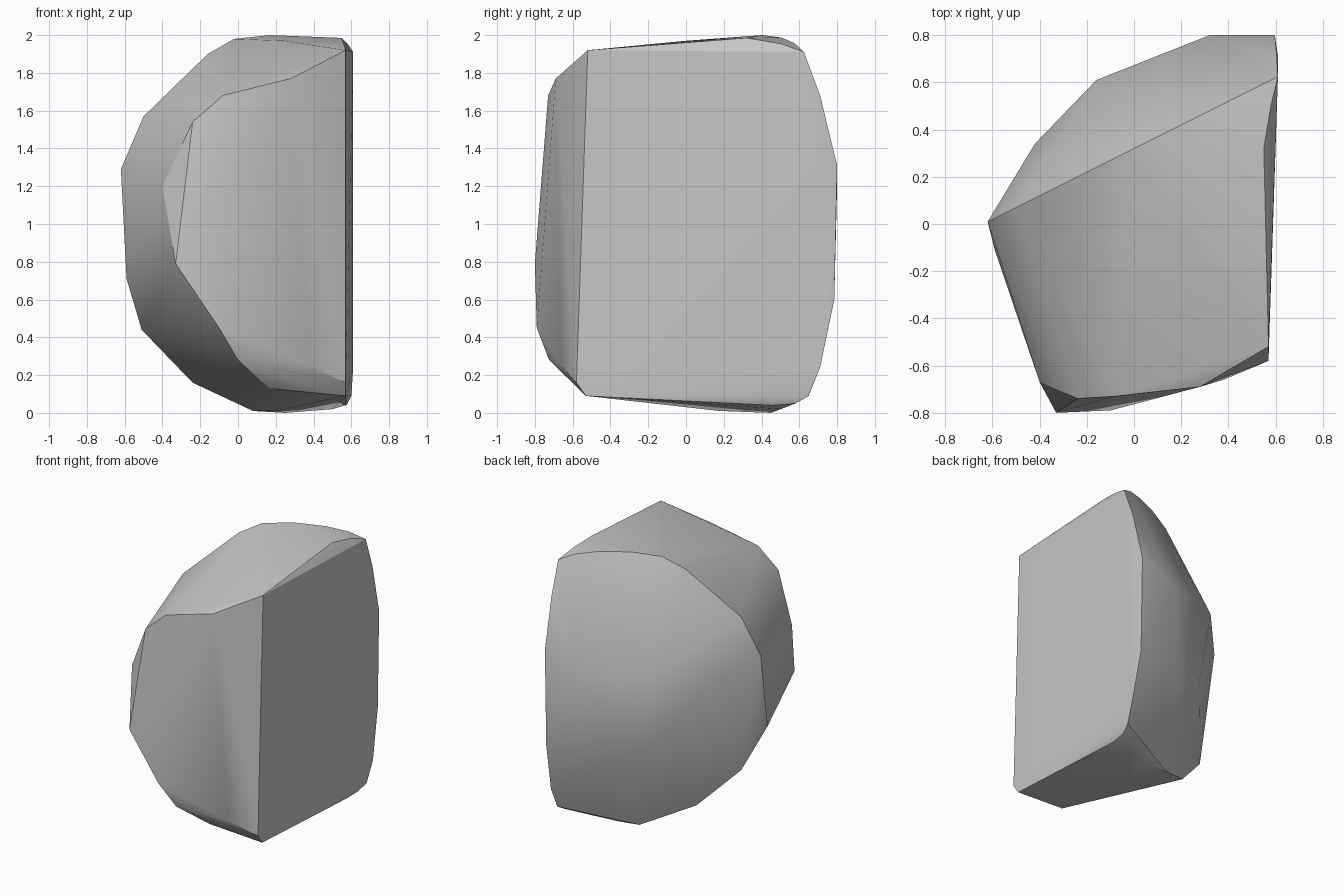
import bpy
import bmesh
from math import radians

default_cube = bpy.data.objects.get("Cube")
if default_cube:
    bpy.data.objects.remove(default_cube, do_unlink=True)


def make_material(name, grey):
    material = bpy.data.materials.new(name)
    material.use_nodes = True
    colour = (grey, grey, grey, 1)
    material.diffuse_color = colour
    shader = material.node_tree.nodes["Principled BSDF"]
    shader.inputs["Base Color"].default_value = colour
    shader.inputs["Roughness"].default_value = 0.9
    return material


def slanted_rim(profile):
    """Lift an x, z profile onto the slanted upright plane of the main ridge."""
    return [(x, 0.32 + x / 2, z) for x, z in profile]


def make_chipped_stone(name, outlines, material):
    """Wrap the outlines of the broken faces in one convex stone."""
    mesh = bpy.data.meshes.new(name)
    bm = bmesh.new()
    for outline in outlines:
        for corner in outline:
            bm.verts.new(corner)
    hull = bmesh.ops.convex_hull(bm, input=list(bm.verts))
    unused = set(hull["geom_interior"]) | set(hull["geom_unused"])
    spare = [item for item in unused if isinstance(item, bmesh.types.BMVert)]
    bmesh.ops.delete(bm, geom=spare, context="VERTS")
    bmesh.ops.recalc_face_normals(bm, faces=list(bm.faces))
    bm.to_mesh(mesh)
    bm.free()
    mesh.materials.append(material)
    stone = bpy.data.objects.new(name, mesh)
    bpy.context.collection.objects.link(stone)
    return stone


# Sharp ridge running over the top, between the front and the rounded back
top_ridge = slanted_rim([
    (-.62, 1.29), (-.5, 1.57), (-.16, 1.9), (-.02, 1.98),
    (.17, 2), (.37, 1.987), (.51, 1.957), (.61, 1.91),
])

# Lower ridge, curling under the stone to the bottom facet
bottom_ridge = [
    (-.59, -.11, .71), (-.51, .08, .44), (-.24, .22, .16),
    (.08, .43, .01), (.25, .45, 0), (.5, .5, .02), (.58, .58, .05),
]

# Outline of the broad front facet
front_facet = [
    (.57, -.52, 1.92), (.28, -.69, 1.77), (-.08, -.73, 1.68),
    (-.24, -.74, 1.54), (-.4, -.67, 1.2), (-.33, -.8, .79),
    (-.1, -.79, .45), (0, -.725, .28), (.38, -.66, .25),
    (.57, -.58, .16), (.57, -.53, .09), (.16, -.56, .13),
]

# Outline of the large flat split side
split_side = [
    (.55, .32, 1.985), (.58, .5, 1.955), (.605, .71, 1.68),
    (.597, .8, 1.31), (.597, .785, .6), (.61, .71, .24),
    (.6, .65, .09), (.57, .46, .04),
]

# Gentle bulges of the worn back, the crown and the underside
back_bulge = [
    (-.42, .34, 1.14), (-.16, .61, 1.24), (.32, .8, 1.2),
    (.15, .68, .55), (-.05, .62, .65),
]
crown_and_base = [(.25, 0, 1.97), (.2, .18, .01)]

stone_grey = make_material("stone grey", 0.57)
stone = make_chipped_stone(
    "stone_shard",
    [top_ridge, bottom_ridge, front_facet, split_side, back_bulge, crown_and_base],
    stone_grey,
)

# Keep the chipped edges crisp and the worn faces soft
bpy.ops.object.select_all(action="DESELECT")
stone.select_set(True)
bpy.context.view_layer.objects.active = stone
bpy.ops.object.shade_smooth_by_angle(angle=radians(30))
